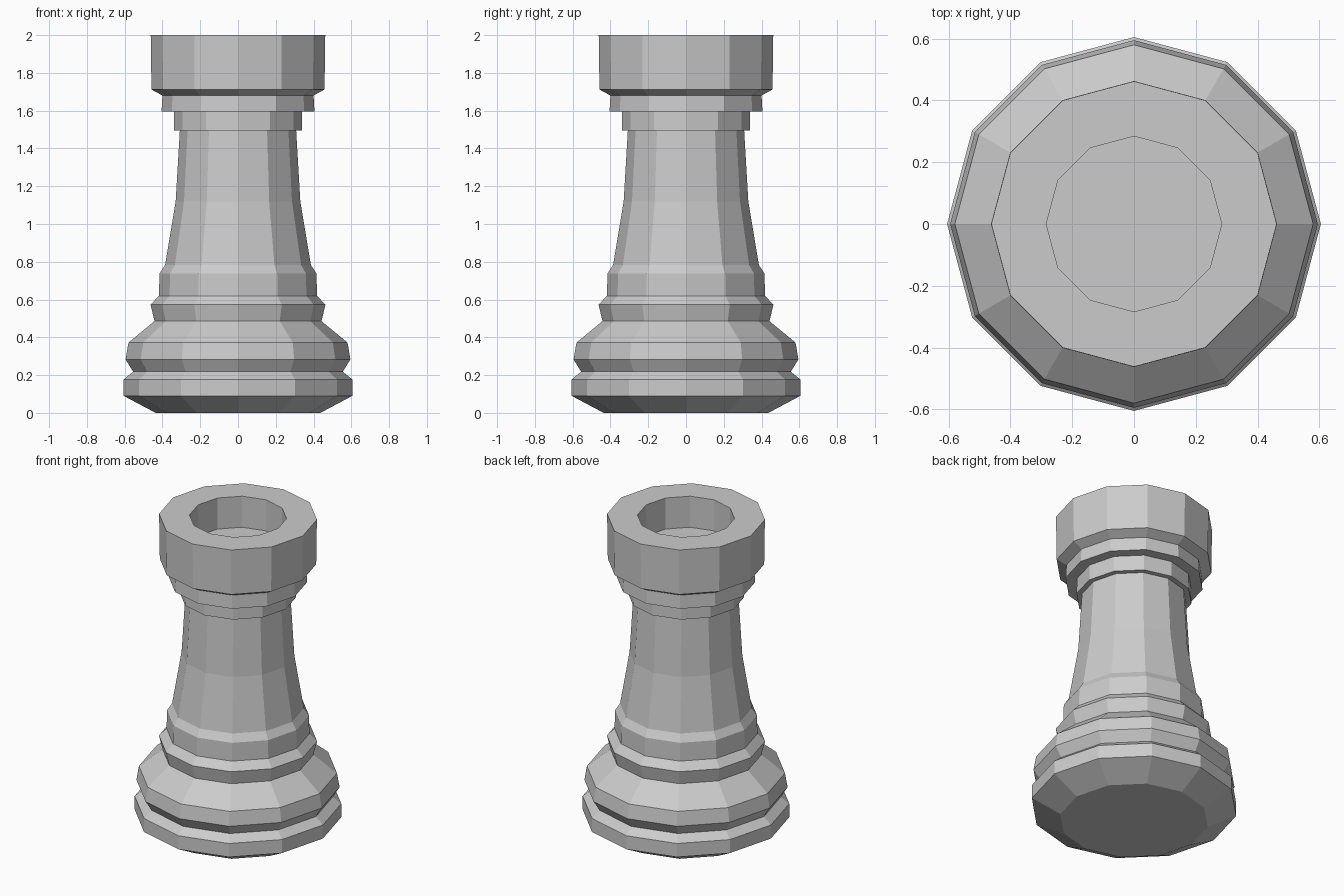
import bpy
import bmesh
from math import cos, sin, tau

SIDES = 12

cube = bpy.data.objects.get("Cube")
if cube:
    bpy.data.objects.remove(cube, do_unlink=True)

# Single stone grey
grey = bpy.data.materials.new("stone_grey")
grey.use_nodes = True
colour = (0.6, 0.6, 0.6, 1)
grey.diffuse_color = colour
grey.node_tree.nodes["Principled BSDF"].inputs["Base Color"].default_value = colour


def lathe(name, profile):
    """Turn (radius, height) points around z, capping both ends."""
    bm = bmesh.new()
    rings = []
    for radius, z in profile:
        angles = [tau * i / SIDES for i in range(SIDES)]
        rings.append([bm.verts.new((radius * cos(a), radius * sin(a), z)) for a in angles])
    for low, high in zip(rings, rings[1:]):
        for i in range(SIDES):
            j = (i + 1) % SIDES
            bm.faces.new((low[i], low[j], high[j], high[i]))
    bm.faces.new(rings[0][::-1])
    bm.faces.new(rings[-1])
    mesh = bpy.data.meshes.new(name)
    bm.to_mesh(mesh)
    bm.free()
    mesh.materials.append(grey)
    obj = bpy.data.objects.new(name, mesh)
    bpy.context.collection.objects.link(obj)
    return obj


# Foot and stepped mouldings
foot = [(0.436, 0), (0.605, 0.09), (0.605, 0.177), (0.555, 0.218),
        (0.595, 0.283), (0.58, 0.372), (0.442, 0.486),
        (0.463, 0.573), (0.418, 0.62), (0.416, 0.737)]

# Tapering shaft
shaft = [(0.386, 0.783), (0.33, 1.12), (0.308, 1.495)]

# Collar steps and flared head
head = [(0.34, 1.495), (0.338, 1.595), (0.405, 1.595), (0.4, 1.68),
        (0.458, 1.712), (0.462, 2)]

# Sunken well in the top
well = [(0.284, 2), (0.284, 1.8)]

lathe("tower_piece", foot + shaft + head + well)
